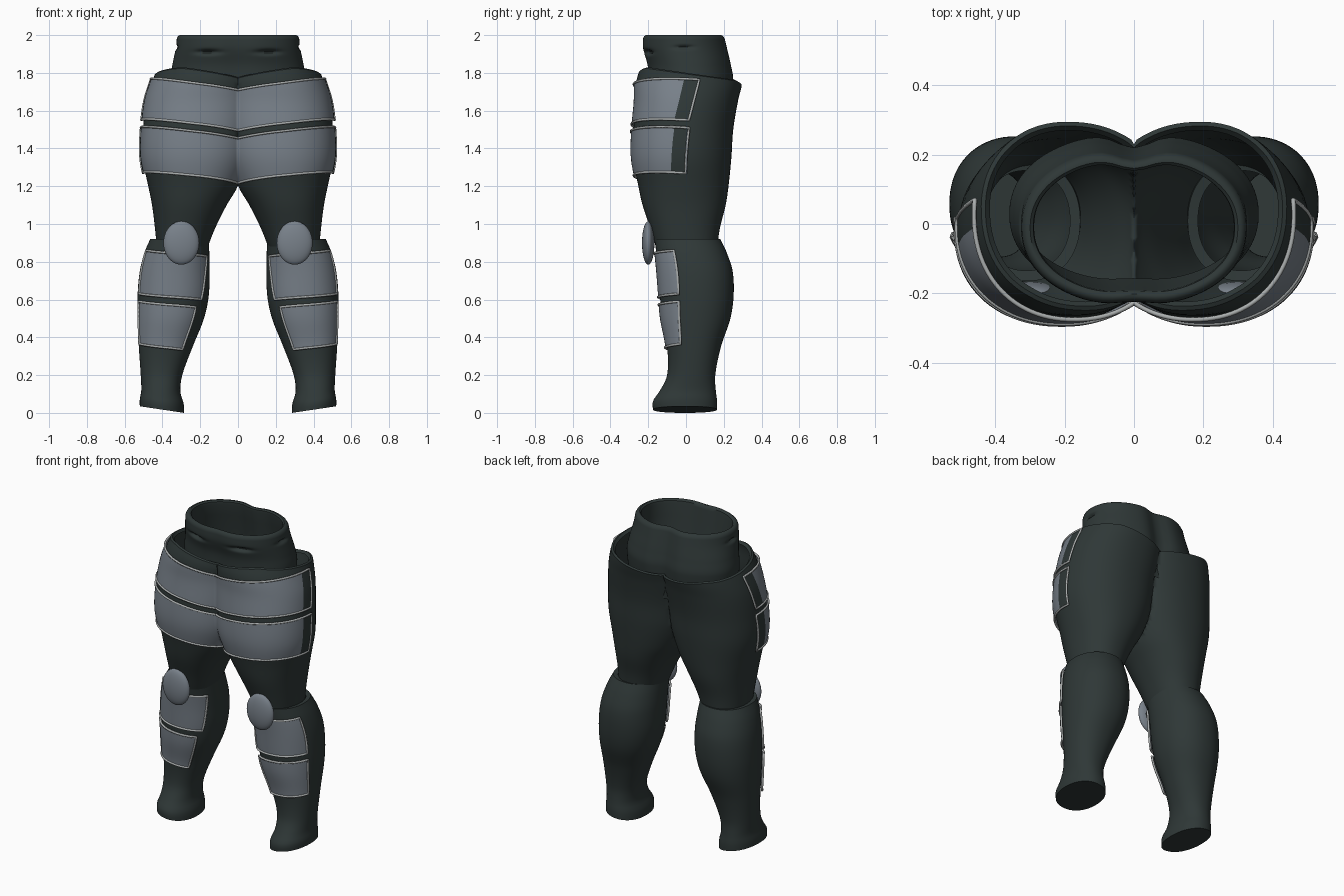
import bpy, bmesh, math
from math import sin, cos, pi, exp

if "Cube" in bpy.data.objects:
    bpy.data.objects.remove(bpy.data.objects["Cube"])


def material(name, rgb):
    m = bpy.data.materials.new(name)
    m.diffuse_color = (*rgb, 1)
    m.use_nodes = True
    m.node_tree.nodes["Principled BSDF"].inputs["Base Color"].default_value = m.diffuse_color
    return m


CLOTH = material("dark cloth", (0.028, 0.039, 0.038))
PANEL = material("slate panel", (0.19, 0.22, 0.255))
TRIM = material("pale trim", (0.40, 0.42, 0.42))

# Sections: z, inner x, outer x, front y, back y
THIGH = [(0.88, .16, .43, -.16, .165), (0.98, .12, .44, -.19, .18), (1.1, .06, .455, -.23, .21),
         (1.2, .0, .475, -.252, .225), (1.35, -.06, .505, -.28, .24), (1.5, -.08, .503, -.278, .25),
         (1.65, -.10, .485, -.265, .275), (1.76, -.11, .452, -.262, .30), (1.83, -.10, .425, -.24, .295)]
CALF = [(0.0, .285, .52, -.175, .165), (0.05, .288, .52, -.175, .165), (0.11, .305, .512, -.14, .158),
        (0.2, .295, .515, -.10, .155), (0.35, .24, .525, -.10, .185), (0.5, .18, .532, -.128, .235),
        (0.62, .155, .532, -.138, .252), (0.75, .15, .52, -.148, .247), (0.85, .152, .495, -.158, .215),
        (0.92, .155, .465, -.165, .182)]
WAIST = [(1.55, -.34, .34, -.20, .24), (1.76, -.36, .36, -.205, .262), (1.84, -.348, .348, -.21, .25),
         (1.93, -.33, .33, -.235, .23), (2.0, -.322, .322, -.235, .213)]


def section(tab, z):
    """Smooth interpolation between the listed sections."""
    z = min(max(z, tab[0][0]), tab[-1][0])
    i = 0
    while i < len(tab) - 2 and z > tab[i + 1][0]:
        i += 1
    p, q = tab[i], tab[i + 1]
    a, b = tab[max(i - 1, 0)], tab[min(i + 2, len(tab) - 1)]
    h = q[0] - p[0]
    t = (z - p[0]) / h
    out = []
    for k in range(1, 5):
        m0 = (q[k] - a[k]) / (q[0] - a[0]) * h
        m1 = (b[k] - p[k]) / (b[0] - p[0]) * h
        out.append((2*t**3 - 3*t*t + 1) * p[k] + (t**3 - 2*t*t + t) * m0
                   + (3*t*t - 2*t**3) * q[k] + (t**3 - t*t) * m1)
    return out


def spow(v, p=0.92):
    return math.copysign(abs(v) ** p, v)


def point(tab, a, z, off=0.0):
    """Surface point; angle 0 faces the front and grows outward."""
    x0, x1, y0, y1 = section(tab, z)
    x = (x0 + x1) / 2 + ((x1 - x0) / 2 + off) * spow(sin(a))
    y = (y0 + y1) / 2 - ((y1 - y0) / 2 + off) * spow(cos(a))
    return x, y, z


def finish(ob, mats, mirror=True, angle=40):
    for m in mats:
        ob.data.materials.append(m)
    if mirror:
        ob.modifiers.new("mirror", 'MIRROR').use_clip = True
    if ob.type == 'MESH':
        bpy.ops.object.select_all(action='DESELECT')
        ob.select_set(True)
        bpy.context.view_layer.objects.active = ob
        bpy.ops.object.shade_smooth_by_angle(angle=math.radians(angle))
    return ob


def new_object(name, bm):
    me = bpy.data.meshes.new(name)
    bm.to_mesh(me)
    bm.free()
    ob = bpy.data.objects.new(name, me)
    bpy.context.collection.objects.link(ob)
    return ob


def loft(name, rings, mirror=True, cap=False, split=False):
    bm = bmesh.new()
    vs = [[bm.verts.new(p) for p in r] for r in rings]
    n = len(rings[0])
    for lo, hi in zip(vs, vs[1:]):
        for j in range(n):
            k = (j + 1) % n
            f = (lo[j], lo[k], hi[k], hi[j])
            if split and all(v.co.x < 1e-5 for v in f):
                continue  # both legs open into each other at the centre
            bm.faces.new(f)
    if cap:
        bm.faces.new(vs[0][::-1])
    loose = [v for v in bm.verts if not v.link_faces]
    bmesh.ops.delete(bm, geom=loose, context='VERTS')
    return finish(new_object(name, bm), [CLOTH], mirror)


N = 72
ANG = [2 * pi * i / N for i in range(N)]


# Thighs: rims dip at the centre and slope down toward the back
def thigh_point(a, z, off=0.0):
    x, y, _ = point(THIGH, a, z)
    w = max(0, (z - 1.45) / 0.38)
    dz = w * (-0.035 - 0.14 * y - 0.05 * (1 - min(max(x, 0) / .3, 1)))
    x, y, zz = point(THIGH, a, z + dz, off)
    return max(x, 0), y, z + dz


zs = [0.88 + 0.95 * i / 38 for i in range(39)]
rings = [[thigh_point(a, z) for a in ANG] for z in zs]
rings += [[(x, y, z + .006) for x, y, z in (thigh_point(a, 1.83, -.012) for a in ANG)],
          [(x, y, z - .01) for x, y, z in (thigh_point(a, 1.83, -.025) for a in ANG)]]
loft("thigh", rings, split=True)


# Calves with slanted, closed soles and a lip at the knee
def calf_point(a, z, off=0.0):
    x, y, _ = point(CALF, a, z, off)
    return x, y, z + max(0, 1 - z / .15) * .035 * (x - .285) / .235


zs = [0.92 * i / 46 for i in range(47)]
rings = [[calf_point(a, z) for a in ANG] for z in zs]
rings.append([calf_point(a, 0.915, -.03) for a in ANG])
loft("calf", rings, cap=True)


# Waist: open band with rolled rim, rear cleft and small front and side folds
def waist_point(a, z, off=0.0):
    x, y, _ = point(WAIST, a, z, off)
    y *= 1 - (.16 if y > 0 else .05) * exp(-(x / .07) ** 2)
    if off == 0:
        if y < 0:
            y += .03 * exp(-((abs(x) - .16) / .05) ** 2 - ((z - 1.91) / .012) ** 2)
        x -= math.copysign(.02, x) * exp(-((y + .01) / .04) ** 2 - ((z - 1.935) / .01) ** 2)
    return x, y, z


rings = [[waist_point(a, 1.55 + .43 * i / 70) for a in ANG] for i in range(71)]
for z, off in ((1.993, -.004), (2.0, -.013), (2.0, -.022), (1.992, -.032), (1.975, -.036),
               (1.9, -.036), (1.75, -.04)):
    rings.append([waist_point(a, z, off) for a in ANG])
loft("waist", rings, mirror=False)


def tube(name, pts, cyclic):
    cu = bpy.data.curves.new(name, 'CURVE')
    cu.dimensions = '3D'
    cu.bevel_depth = 0.007
    cu.bevel_resolution = 1
    cu.use_fill_caps = True
    sp = cu.splines.new('POLY')
    sp.points.add(len(pts) - 1)
    for p, c in zip(sp.points, pts):
        p.co = (*c, 1)
    sp.use_cyclic_u = cyclic
    ob = bpy.data.objects.new(name, cu)
    bpy.context.collection.objects.link(ob)
    finish(ob, [TRIM])


def plate(name, fn, cols, rows, centre_open, dark_from=2.0):
    """Curved panel following a leg, framed by a thin trim bead."""
    g = [[fn(i / cols, j / rows) for i in range(cols + 1)] for j in range(rows + 1)]
    bm = bmesh.new()
    vs = [[bm.verts.new(p) for p in r] for r in g]
    for j in range(rows):
        for i in range(cols):
            f = bm.faces.new((vs[j][i], vs[j][i+1], vs[j+1][i+1], vs[j+1][i]))
            f.material_index = int((i + .5) / cols > dark_from)
    finish(new_object(name, bm), [PANEL, CLOTH])
    edge = g[0] + [r[-1] for r in g[1:]] + g[-1][-2::-1]
    if not centre_open:
        edge += [r[0] for r in g[-2:0:-1]]
    tube(name + "_trim", edge, not centre_open)


# Thigh plates meet at the centre line and carry a dark strip at the outer end
def thigh_plate(lo, hi, end_lo, end_hi):
    def fn(s, t):
        z = lo + (hi - lo) * t + .06 * sin(2 * s)
        x0, x1, _, _ = section(THIGH, z)
        r = (x1 - x0) / 2 + .012
        a0 = -math.asin(min(1, max(0, (x0 + x1) / 2 / r)) ** (1 / .92))
        a = a0 + (end_lo + (end_hi - end_lo) * t - a0) * s
        x, y, z = point(THIGH, a, z, .012)
        return max(x, 0), y, z
    return fn


plate("upper_thigh_plate", thigh_plate(1.495, 1.71, 1.64, 1.72), 40, 10, True, .91)
plate("lower_thigh_plate", thigh_plate(1.215, 1.455, 1.62, 1.66), 40, 10, True, .91)


# Calf plates wrap the shin
def calf_plate(lo, hi, in_lo, in_hi):
    def fn(s, t):
        a0 = in_lo + (in_hi - in_lo) * t
        return point(CALF, a0 + (1.12 - a0) * s, lo + (hi - lo) * t + .03 * s, .01)
    return fn


plate("upper_calf_plate", calf_plate(.60, .83, -.84, -1.03), 24, 10, False)
plate("lower_calf_plate", calf_plate(.335, .56, -.62, -.67), 24, 10, False)

# Knee pads
bm = bmesh.new()
bmesh.ops.create_uvsphere(bm, u_segments=32, v_segments=20, radius=1)
for v in bm.verts:
    v.co = (.30 + .095 * v.co.x, -.20 + .033 * v.co.y, .90 + .115 * v.co.z)
finish(new_object("knee_pad", bm), [PANEL])
